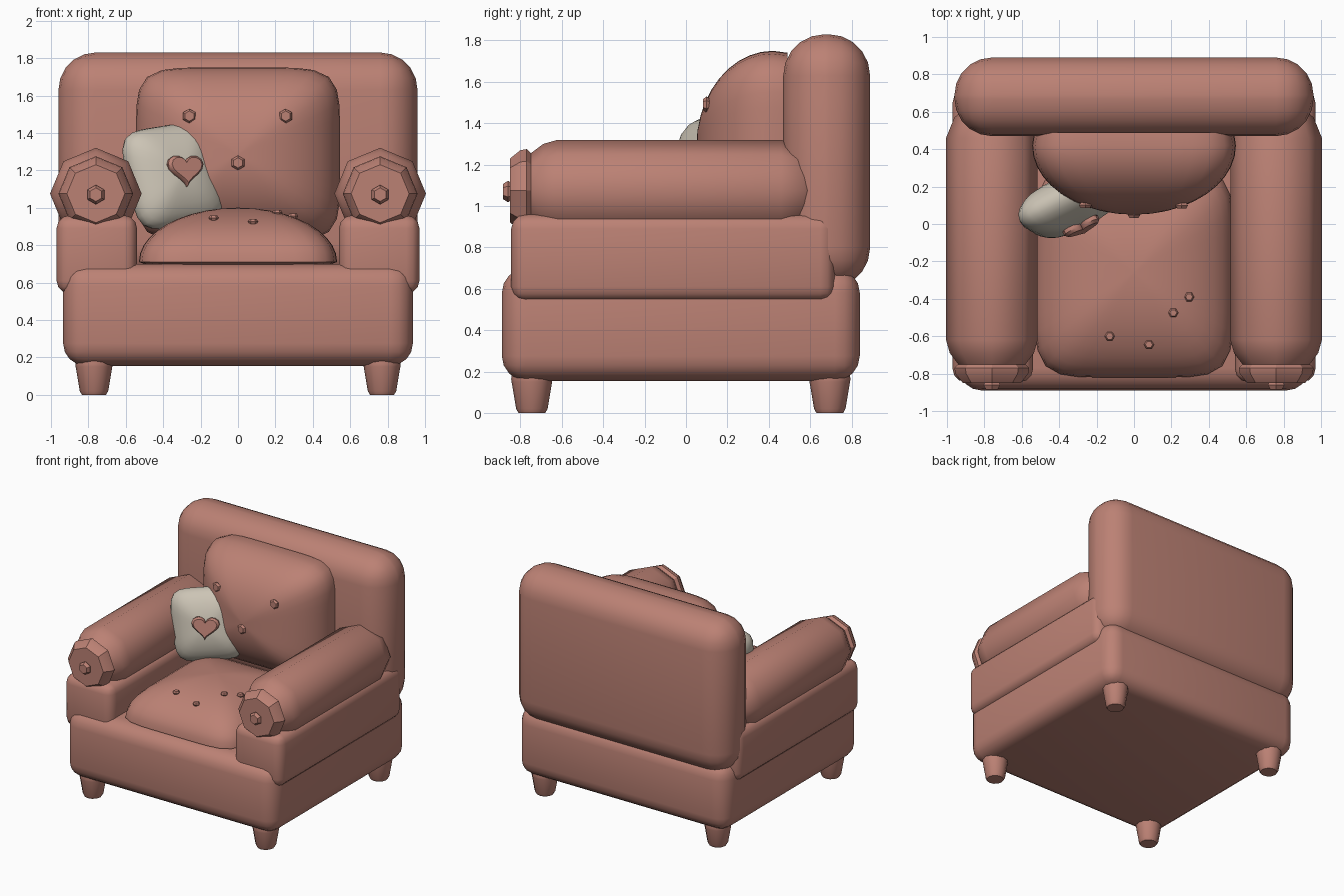
import bpy, bmesh, math
from mathutils import Matrix, Vector

if "Cube" in bpy.data.objects:
    bpy.data.objects.remove(bpy.data.objects["Cube"])


def material(name, rgb):
    m = bpy.data.materials.new(name)
    m.diffuse_color = (*rgb, 1)
    m.use_nodes = True
    m.node_tree.nodes["Principled BSDF"].inputs["Base Color"].default_value = m.diffuse_color
    return m


CORAL = material("coral fabric", (0.50, 0.22, 0.175))
CREAM = material("cream fabric", (0.60, 0.55, 0.46))


def finish(name, bm, mat=CORAL, angle=50, matrix=Matrix()):
    bmesh.ops.recalc_face_normals(bm, faces=bm.faces[:])
    me = bpy.data.meshes.new(name)
    bm.to_mesh(me)
    bm.free()
    me.transform(matrix)
    me.materials.append(mat)
    ob = bpy.data.objects.new(name, me)
    bpy.context.collection.objects.link(ob)
    bpy.ops.object.select_all(action='DESELECT')
    ob.select_set(True)
    bpy.context.view_layer.objects.active = ob
    bpy.ops.object.shade_smooth_by_angle(angle=math.radians(angle))
    return ob


def rounded_box(name, lo, hi, bevel, segs=4):
    bm = bmesh.new()
    bmesh.ops.create_cube(bm, size=1)
    for v in bm.verts:
        v.co = Vector([(a + b) / 2 + c * (b - a) for a, b, c in zip(lo, hi, v.co)])
    bmesh.ops.bevel(bm, geom=bm.edges[:], offset=bevel, segments=segs,
                    profile=0.5, affect='EDGES', clamp_overlap=True)
    return finish(name, bm)


def stack(rings):
    """Skin a list of equal-length point rings and cap both ends."""
    bm = bmesh.new()
    rows = [[bm.verts.new(p) for p in r] for r in rings]
    n = len(rows[0])
    for a, b in zip(rows, rows[1:]):
        for i in range(n):
            j = (i + 1) % n
            bm.faces.new((a[i], a[j], b[j], b[i]))
    bm.faces.new(rows[0])
    bm.faces.new(rows[-1])
    return bm


def lathe(name, profile, segs, matrix, angle=50):
    """profile: (radius, height) pairs around local z."""
    rings = [[(r * math.cos(math.tau * i / segs), r * math.sin(math.tau * i / segs), h)
              for i in range(segs)] for r, h in profile]
    return finish(name, stack(rings), CORAL, angle, matrix)


def cushion(name, half_x, half_y, profile, matrix, mat=CORAL, power=6, segs=48):
    """Rounded-square rings; profile: (scale, height) pairs."""
    rings = []
    for s, h in profile:
        ring = []
        for i in range(segs):
            c, d = math.cos(math.tau * i / segs), math.sin(math.tau * i / segs)
            r = s / (abs(c) ** power + abs(d) ** power) ** (1 / power)
            ring.append((half_x * r * c, half_y * r * d, h))
        rings.append(ring)
    return finish(name, stack(rings), mat, 60, matrix)


def dome(height, steps=10):
    return [(math.cos(a), height * math.sin(a))
            for a in (math.pi / 2 * k / steps * 0.99 for k in range(steps + 1))]


def dome_height(u, v, height, power=6):
    s = (abs(u) ** power + abs(v) ** power) ** (1 / power)
    return height * math.sqrt(1 - s * s)


def button(name, pos, r, h, face_front):
    rot = (Matrix.Rotation(math.pi / 2, 4, 'X') @ Matrix.Rotation(math.pi / 2, 4, 'Z')
           if face_front else Matrix())
    lathe(name, [(r * 0.7, -h), (r, 0), (r * 0.7, h)], 6,
          Matrix.Translation(pos) @ rot, 30)


# Main upholstered blocks
rounded_box("base", (-0.935, -0.89, 0.155), (0.935, 0.84, 0.70), 0.12)
rounded_box("backrest", (-0.96, 0.47, 0.60), (0.96, 0.89, 1.83), 0.20, 5)

# Arms: side panel, padded roll, front disc and button
FRONT = Matrix.Rotation(math.pi / 2, 4, 'X') @ Matrix.Rotation(math.pi / 2, 4, 'Z')
for side, sx in (("left", -1), ("right", 1)):
    x = sx * 0.76
    rounded_box(f"{side}_arm_panel", (min(sx * 0.54, sx * 0.97), -0.845, 0.54),
                (max(sx * 0.54, sx * 0.97), 0.72, 0.96), 0.07, 3)
    place = Matrix.Translation((x, 0, 1.075)) @ FRONT      # local z points to -y
    lathe(f"{side}_arm_roll", [(0.03, -0.65), (0.13, -0.63), (0.20, -0.57), (0.245, -0.46),
                               (0.245, 0.62), (0.225, 0.69), (0.18, 0.75)], 8, place)
    lathe(f"{side}_arm_disc", [(0.16, 0.73), (0.20, 0.77), (0.195, 0.80), (0.155, 0.85)],
          8, place, 30)
    button(f"{side}_arm_button", (x, -0.86, 1.07), 0.052, 0.025, True)

# Seat cushion and its buttons
cushion("seat_cushion", 0.53, 0.56, [(0.9, -0.02)] + dome(0.29),
        Matrix.Translation((0, -0.26, 0.71)))
for i, (x, y) in enumerate(((-0.13, -0.6), (0.08, -0.645), (0.21, -0.475), (0.295, -0.39))):
    z = 0.71 + dome_height(x / 0.53, (y + 0.26) / 0.56, 0.29)
    button(f"seat_button_{i + 1}", (x, y, z + 0.005), 0.027, 0.013, False)

# Back cushion and its buttons
cushion("back_cushion", 0.545, 0.465, [(0.98, -0.07)] + dome(0.37),
        Matrix.Translation((0, 0.42, 1.285)) @ Matrix.Rotation(math.pi / 2, 4, 'X'))
for i, (x, z) in enumerate(((-0.26, 1.49), (0.255, 1.49), (0, 1.24))):
    y = 0.42 - dome_height(x / 0.545, (z - 1.285) / 0.465, 0.37)
    button(f"back_button_{i + 1}", (x, y - 0.003, z), 0.039, 0.016, True)

# Throw pillow leaning in the corner
lean = Matrix.Rotation(math.radians(25), 4, 'Z') @ Matrix.Rotation(math.radians(78), 4, 'X')
half = dome(0.14, 7)
cushion("throw_pillow", 0.265, 0.275, [(s, -h) for s, h in half[:0:-1]] + half,
        Matrix.Translation((-0.345, 0.11, 1.17)) @ lean
        @ Matrix.Rotation(math.radians(8), 4, 'Z'), CREAM, 5, 40)

# Heart patch on the pillow
outline = []
for k in range(24):
    t = math.tau * k / 24
    outline.append((0.104 * math.sin(t) ** 3,
                    0.0058 * (13 * math.cos(t) - 5 * math.cos(2 * t)
                              - 2 * math.cos(3 * t) - math.cos(4 * t)) + 0.01))
rings = [[(x * s, y * s, h) for x, y in outline]
         for s, h in ((0.85, -0.03), (1, -0.01), (1, 0.01), (0.85, 0.025))]
finish("heart_patch", stack(rings), CORAL, 35,
       Matrix.Translation((-0.28, -0.015, 1.2)) @ lean)

# Tapered feet
for sx in (-1, 1):
    for row, y in (("front", -0.745), ("back", 0.695)):
        lathe(f"{row}_leg_{'left' if sx < 0 else 'right'}",
              [(0.065, 0), (0.076, 0.02), (0.098, 0.15), (0.10, 0.165), (0.09, 0.22)], 12,
              Matrix.Translation((sx * 0.77, y, 0)))
